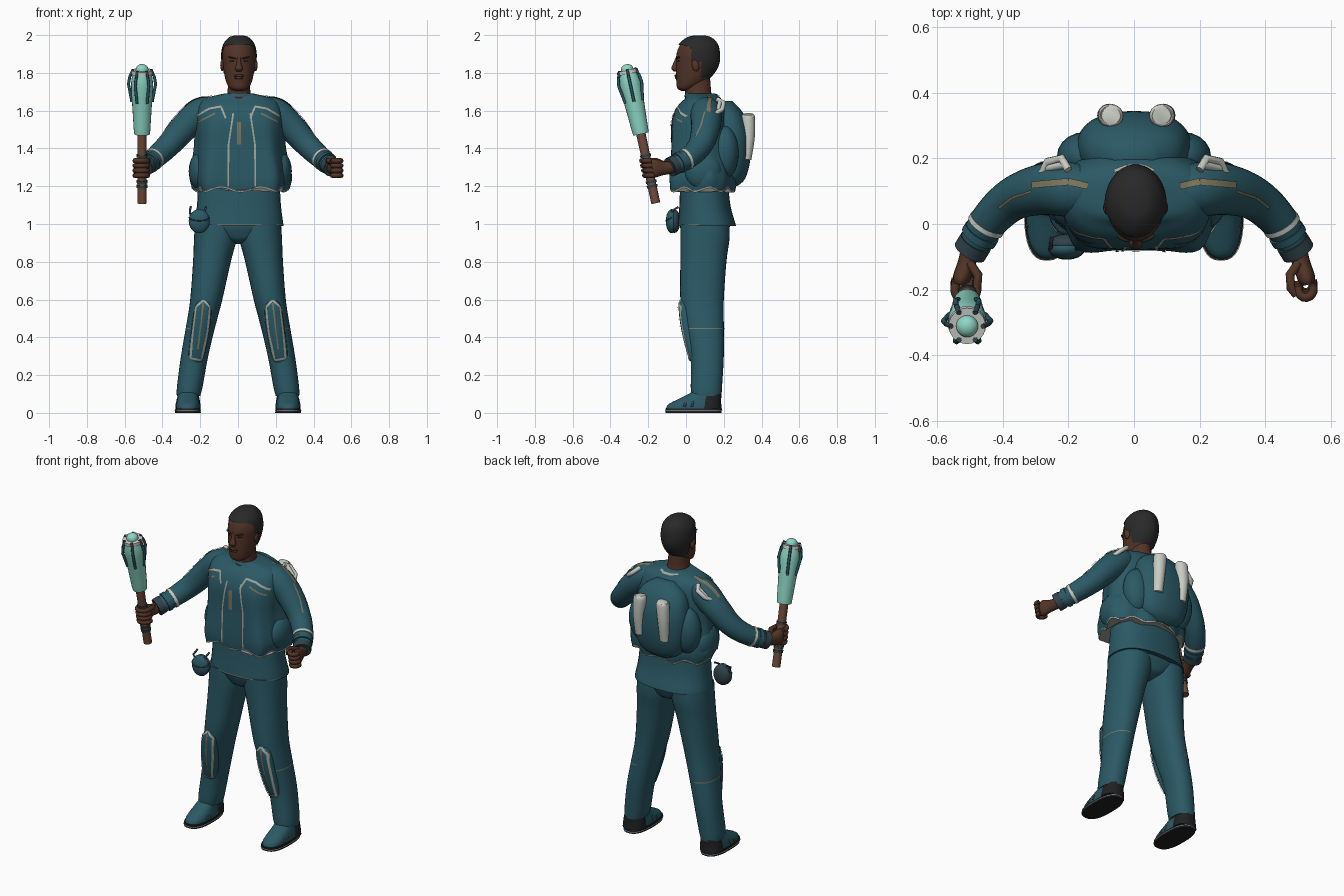
import bpy, bmesh, math
from mathutils import Vector, Matrix, Euler
from mathutils.bvhtree import BVHTree

if "Cube" in bpy.data.objects:
    bpy.data.objects.remove(bpy.data.objects["Cube"])


def material(name, *rgb):
    m = bpy.data.materials.new(name)
    m.use_nodes = True
    m.diffuse_color = (*rgb, 1)
    m.node_tree.nodes["Principled BSDF"].inputs["Base Color"].default_value = (*rgb, 1)
    return m


TEAL = material("teal cloth", .024, .1, .132)
SLATE = material("dark slate", .03, .055, .07)
SKIN = material("brown skin", .085, .034, .02)
HAIR = material("black hair", .022, .022, .023)
WHITE = material("off white", .58, .6, .55)
PALE = material("pale trim", .36, .38, .32)
TAN = material("tan trim", .2, .18, .11)
MINT = material("mint crystal", .27, .68, .56)
WOOD = material("brown wood", .16, .072, .043)
SOLE = material("black rubber", .014, .015, .017)


def add(name, bm, mat):
    mesh = bpy.data.meshes.new(name)
    bm.to_mesh(mesh)
    bm.free()
    mesh.materials.append(mat)
    ob = bpy.data.objects.new(name, mesh)
    bpy.context.collection.objects.link(ob)
    return ob


def spline(pts, steps):
    """Smooth path through tuples of any length."""
    v = [Vector(p) for p in pts]
    out = []
    for i in range(len(v) - 1):
        a, b, c, d = v[max(i - 1, 0)], v[i], v[i + 1], v[min(i + 2, len(v) - 1)]
        for s in range(steps):
            t = s / steps
            out.append(b + (c - a) * (t / 2) + (a * 2 - b * 5 + c * 4 - d) * (t * t / 2)
                       + (b * 3 - a - c * 3 + d) * (t ** 3 / 2))
    return out + [v[-1]]


def loft(name, secs, mat, n=32, steps=4, ref=None, power=2, fold=None, keep=None):
    """Skin over (x, y, z, rx, ry) rings: level rings, or across the path if ref is set."""
    bm = bmesh.new()
    path = spline(secs, steps)
    rows = []
    for i, p in enumerate(path):
        c, u, v = Vector(p[:3]), Vector((1, 0, 0)), Vector((0, 1, 0))
        if ref:
            t = (Vector(path[min(i + 1, len(path) - 1)][:3]) - Vector(path[max(i - 1, 0)][:3])).normalized()
            v = Vector(ref)
            v = (v - t * v.dot(t)).normalized()
            u = v.cross(t)
        row = []
        for k in range(n):
            a = math.tau * k / n
            s, dz = fold(a, c.z) if fold else (1, 0)
            ca, sa = math.cos(a), math.sin(a)
            e = 2 / power
            q = c + u * (p[3] * s * math.copysign(abs(ca) ** e, ca)) + v * (p[4] * s * math.copysign(abs(sa) ** e, sa))
            q.z += dz
            row.append(bm.verts.new(q))
        rows.append(row)
    for r0, r1 in zip(rows, rows[1:]):
        for k in range(n):
            bm.faces.new((r0[k], r0[(k + 1) % n], r1[(k + 1) % n], r1[k]))
    bm.faces.new(rows[0][::-1])
    bm.faces.new(rows[-1])
    bmesh.ops.recalc_face_normals(bm, faces=bm.faces)
    if keep:
        bmesh.ops.delete(bm, geom=[f for f in bm.faces if not keep(f.calc_center_median())], context='FACES')
    return add(name, bm, mat)


def ball(name, loc, size, mat, rot=(0, 0, 0)):
    bm = bmesh.new()
    bmesh.ops.create_uvsphere(bm, u_segments=20, v_segments=12, radius=1,
                              matrix=Matrix.LocRotScale(Vector(loc), Euler(rot), Vector(size)))
    return add(name, bm, mat)


def cord(name, pts, r, mat):
    cu = bpy.data.curves.new(name, 'CURVE')
    cu.dimensions = '3D'
    cu.bevel_depth = r
    cu.bevel_resolution = 2
    cu.use_fill_caps = True
    sp = cu.splines.new('POLY')
    sp.points.add(len(pts) - 1)
    for p, q in zip(sp.points, pts):
        p.co = (*q, 1)
    cu.materials.append(mat)
    ob = bpy.data.objects.new(name, cu)
    bpy.context.collection.objects.link(ob)


def trim(name, pts, targets, mat, w=.005, top=False):
    """Flat ribbon of half width w laid on parts, from the front or from the top."""
    verts, polys = [], []
    for ob in targets:
        base = len(verts)
        verts += [v.co.copy() for v in ob.data.vertices]
        polys += [[base + i for i in f.vertices] for f in ob.data.polygons]
    tree = BVHTree.FromPolygons(verts, polys)
    look = Vector((0, 0, -1)) if top else Vector((0, 1, 0))
    bm = bmesh.new()
    for a, b in zip(pts, pts[1:]):
        a, b = Vector(a), Vector(b)
        side = Vector((a.y - b.y, b.x - a.x)).normalized() * w
        last = None
        for s in range(13):
            pair = []
            for q in (a.lerp(b, s / 12) + side, a.lerp(b, s / 12) - side):
                hit, normal = tree.ray_cast(Vector((q.x, q.y, 3) if top else (q.x, -1, q.y)), look)[:2]
                if hit:
                    pair.append(bm.verts.new(hit + normal * .0035 - look * .0015))
            if last and len(pair) == 2:
                f = bm.faces.new((last[0], last[1], pair[1], pair[0]))
                f.normal_update()
                if f.normal.dot(look) > 0:
                    f.normal_flip()
            last = pair if len(pair) == 2 else None
    add(name, bm, mat)


# Clothes on the trunk
def drape(a, z):
    low = min(1, max(0, (1.66 - z) / .4))
    hem = max(0, (1.3 - z) / .12)
    front = .085 if math.sin(a) < 0 else .04
    return 1 + low * (front * -math.cos(5 * (a + math.pi / 2)) + .018 * math.sin(11 * a)), .012 * hem * math.sin(9 * a)


vest = loft("vest", [(.015, .085, 1.18, .25, .172), (.015, .085, 1.25, .262, .178), (.01, .078, 1.4, .24, .163),
                     (.008, .075, 1.54, .235, .155), (.005, .082, 1.62, .222, .13), (.005, .09, 1.665, .178, .095),
                     (.005, .08, 1.69, .08, .075)], TEAL, n=80, steps=5, power=2.4, fold=drape)
loft("vest_hem", [(.015, .085, 1.179, .252, .174), (.015, .085, 1.187, .253, .175)], PALE, n=80, steps=1, power=2.4, fold=drape)
loft("shirt", [(.005, .11, .99, .235, .152), (.005, .11, 1.0, .235, .152), (.005, .1, 1.1, .222, .135),
               (.005, .095, 1.25, .215, .125)], TEAL, power=2.4)
loft("waist_seam", [(.005, .11, .995, .236, .153), (.005, .11, .999, .236, .153)], TAN, steps=1, power=2.4,
     keep=lambda c: c.y < .06)
loft("trouser_seat", [(.005, .1, .895, .02, .05), (.005, .1, .915, .09, .1), (.005, .1, .95, .17, .12),
                      (.005, .1, .99, .222, .133), (.005, .1, 1.03, .22, .13)], TEAL, power=2.2)
loft("collar", [(.005, .07, 1.675, .085, .08), (.005, .068, 1.69, .07, .072)], TEAL, steps=2)

# Vest trims
for s in (-1, 1):
    trim("front_edge_trim", [(.02 + s * .072, 1.2), (.02 + s * .07, 1.42), (.02 + s * .045, 1.585)], [vest], PALE, .0045)
    trim("chest_flap_trim", [(s * .22, 1.57), (s * .15, 1.61), (s * .09, 1.62), (s * .065, 1.56)], [vest], PALE)
    trim("chest_pleat_trim", [(s * .21, 1.54), (s * .12, 1.585)], [vest], TAN, .004)
trim("chest_stripe", [(.005, 1.42), (.005, 1.54)], [vest], TAN, .011)
trim("nape_trim", [(-.06, .16), (-.02, .175), (.03, .175), (.06, .16)], [vest], PALE, top=True)

# Limbs, built once for each side
for s, side in ((-1, "right"), (1, "left")):
    leg = loft(side + "_leg", [(s * .262, .108, .09, .062, .08), (s * .255, .108, .14, .068, .083),
                               (s * .23, .112, .3, .072, .088), (s * .195, .095, .47, .078, .105),
                               (s * .168, .085, .6, .085, .115), (s * .138, .092, .8, .1, .122),
                               (s * .12, .1, .92, .113, .13), (s * .115, .1, 1.0, .113, .13)], TEAL, power=2.2)
    pad = loft(side + "_knee_pad", [(s * .225, .06, .26, .02, .02), (s * .222, .05, .29, .042, .034),
                                    (s * .2, .015, .43, .05, .038), (s * .185, -.005, .56, .044, .034),
                                    (s * .182, .0, .605, .015, .018)], TEAL, n=24, power=2.6)
    trim("knee_pad_trim", [(s * .25, .29), (s * .238, .43), (s * .222, .56), (s * .183, .595),
                           (s * .15, .56), (s * .163, .43), (s * .195, .28), (s * .25, .29)], [pad, leg], PALE)
    trim("knee_pad_ridge", [(s * .212, .34), (s * .184, .58)], [pad], TAN, .004)
    loft(side + "_knee_strap", [(s * .198, .098, .443, .08, .106), (s * .197, .098, .449, .08, .106)], TAN, steps=1, power=2.2,
         keep=lambda c: s * c.x > .2)

    # Shoe
    loft(side + "_sole", [(s * .265, .04, 0, .068, .148), (s * .265, .04, .024, .067, .15)], SOLE, steps=1, power=2.6)
    loft(side + "_sole_line", [(s * .265, .04, .009, .07, .152), (s * .265, .04, .012, .07, .152)], WHITE, steps=1, power=2.6)
    loft(side + "_shoe", [(s * .265, .038, .02, .064, .144), (s * .265, .042, .045, .062, .136),
                          (s * .265, .07, .075, .056, .108), (s * .263, .105, .11, .05, .075),
                          (s * .262, .11, .135, .05, .07)], TEAL, power=2.4)
    loft(side + "_shoe_heel", [(s * .265, .125, .02, .067, .064), (s * .264, .128, .06, .063, .058),
                               (s * .263, .13, .1, .054, .058)], SOLE, power=2.2)
    for y, h in ((-.01, .045), (.03, .065)):
        cord(side + "_shoe_strap", [(s * .265 + .06 * math.cos(a), y + .02 * math.sin(a), .032 + h * math.sin(a))
                                    for a in [math.pi * k / 14 for k in range(15)]], .007, SLATE)

    # Sleeve with bands
    arm = loft(side + "_sleeve", [(s * .11, .1, 1.6, .06, .06), (s * .19, .105, 1.59, .082, .08),
                                  (s * .28, .105, 1.515, .078, .075), (s * .37, .075, 1.415, .066, .064),
                                  (s * .445, .005, 1.345, .057, .056), (s * .5, -.085, 1.3, .043, .043)],
               TEAL, n=24, steps=6, ref=(0, 0, 1))
    trim("sleeve_stripe", [(s * .14, .115), (s * .2, .128), (s * .31, .118)], [arm, vest], TAN, .01, True)
    trim("forearm_stripe", [(s * .31, .1), (s * .37, .08), (s * .41, .05)], [arm], TAN, .004, True)
    for name, t0, t1, r, m in (("white_band", .0, .14, .059, WHITE), ("teal_band", .32, .52, .057, TEAL),
                               ("cuff", .66, 1.0, .052, SLATE)):
        a, b = Vector((s * .445, .005, 1.345)), Vector((s * .5, -.085, 1.3))
        loft(side + "_" + name, [(*a.lerp(b, t), r, r) for t in (t0, t1)], m, n=24, steps=2, ref=(0, 0, 1))
    cord("shoulder_buckle", [(s * .278, .155, 1.585), (s * .262, .19, 1.605), (s * .22, .2, 1.64), (s * .2, .165, 1.66)], .013, WHITE)
    cord("shoulder_buckle_bar", [(s * .262, .17, 1.6), (s * .21, .18, 1.65)], .012, WHITE)

    # Hand with curled fingers
    loft(side + "_hand", [(s * .495, -.075, 1.3, .032, .034), (s * .51, -.12, 1.295, .027, .036),
                          (s * .525, -.165, 1.295, .027, .05), (s * .53, -.185, 1.295, .018, .043)],
         SKIN, n=16, ref=(0, 0, 1))
    curl = .034 if s < 0 else .023
    for k in range(4):
        z = 1.335 - k * .026
        y = -.19 - (z - 1.29) * .2
        cord(side + "_finger", [(s * (.546 - curl) + s * curl * math.cos(a), y - (curl + .002) * math.sin(a), z)
                                for a in [-.5 + i * .4 for i in range(11)]], .0135, SKIN)
    cord(side + "_thumb", [(s * .5, -.12, 1.32), (s * .475, -.155, 1.335), (s * .478, -.195, 1.335), (s * .495, -.215, 1.33)], .014, SKIN)

    # Side bulges of the vest and pack, and tubes of the pack
    ball(side + "_vest_pocket", (.012 + s * .215, .09, 1.28), (.058, .1, .1), TEAL)
    ball(side + "_pack_pocket", (s * .15, .205, 1.38), (.085, .075, .14), TEAL)
    loft(side + "_pack_tube", [(.007 + s * .085, .318, 1.342, .029, .028), (.007 + s * .085, .33, 1.46, .034, .034),
                               (.007 + s * .078, .33, 1.565, .039, .035), (.007 + s * .078, .33, 1.582, .028, .025)],
         WHITE, n=20, ref=(0, 1, 0))

# Backpack and pouch
loft("backpack", [(0, .23, 1.2, .06, .04), (0, .235, 1.24, .13, .078), (0, .24, 1.34, .165, .1),
                  (0, .235, 1.48, .172, .105), (0, .22, 1.59, .14, .08), (0, .205, 1.65, .06, .04)], TEAL, power=2.3)
ball("pouch", (-.205, -.075, 1.015), (.056, .032, .064), TEAL)
ball("pouch_back", (-.205, -.06, 1.015), (.055, .03, .062), SLATE)
cord("pouch_flap_edge", [(-.205 + .053 * math.cos(a), -.075 - .03 * math.sin(a), 1.035 - .018 * math.sin(a))
                         for a in [math.pi * k / 10 for k in range(11)]], .004, SLATE)
for dx in (-.045, .035):
    cord("pouch_loop", [(-.205 + dx, -.06, 1.04), (-.21 + dx, -.075, 1.07), (-.205 + dx, -.04, 1.09)], .006, SLATE)

# Head
skull = [(.005, 0, 1.705, .022, .026), (.005, .004, 1.718, .048, .05), (.005, .026, 1.75, .067, .077),
         (.005, .048, 1.8, .079, .101), (.005, .06, 1.85, .086, .112), (.005, .062, 1.9, .088, .112),
         (.005, .066, 1.95, .076, .096), (.005, .07, 1.985, .045, .057), (.005, .07, 1.995, .01, .012)]
loft("head", skull, SKIN, steps=6)
loft("neck", [(.005, .075, 1.64, .075, .08), (.005, .065, 1.69, .062, .07), (.005, .06, 1.74, .058, .07),
              (.005, .06, 1.8, .055, .065)], SKIN)
loft("hair", [(x, y, z + .004, a + .006, b + .006) for x, y, z, a, b in skull], HAIR, n=64, steps=12,
     keep=lambda c: c.z > 1.945 - .25 * max(0, c.y + .01) or (c.y > .025 and c.z > 1.86) or (c.y > .08 and c.z > 1.775))
loft("nose", [(.005, -.045, 1.885, .009, .008), (.005, -.055, 1.85, .012, .013), (.005, -.06, 1.822, .021, .018),
              (.005, -.052, 1.808, .014, .012)], SKIN, n=16)
ball("upper_lip", (.005, -.05, 1.785), (.026, .011, .007), SKIN)
ball("lower_lip", (.005, -.048, 1.773), (.023, .011, .007), SKIN)
ball("mouth_line", (.005, -.052, 1.779), (.023, .007, .0025), HAIR)
for s in (-1, 1):
    ball("brow", (.005 + s * .036, -.042, 1.88), (.023, .01, .004), HAIR, (0, -s * .2, s * .35))
    ball("eye", (.005 + s * .036, -.04, 1.863), (.013, .007, .004), SOLE, (0, 0, s * .35))
    ball("ear", (.005 + s * .088, .05, 1.84), (.011, .019, .032), SKIN, (.2, 0, 0))

# Torch, along its own tilted axis
foot, axis = Vector((-.508, -.16, 1.11)), Vector((0, -.21, .98)).normalized()


def staff(name, rings, mat, n=20, steps=3):
    return loft(name, [(*(foot + axis * s), r, r) for s, r in rings], mat, n=n, steps=steps, ref=(0, 1, 0))


staff("torch_handle", [(0, .024), (.2, .024), (.4, .025)], WOOD)
for s in (.085, .11, .25):
    staff("handle_wrap", [(s, .029), (s + .014, .029)], SLATE, steps=1)
staff("torch_head", [(.378, .04), (.385, .043), (.5, .05), (.62, .058), (.67, .056), (.71, .048)], MINT)
staff("torch_ring", [(.7, .058), (.72, .056)], WHITE, n=24, steps=1)
staff("torch_dome", [(.715, .034), (.735, .031), (.748, .018), (.752, .004)], MINT)
for k in range(6):
    out = Matrix.Rotation(math.tau * k / 6, 3, axis) @ Vector((1, 0, 0))
    cord("torch_claw", [foot + axis * s + out * r for s, r in ((.55, .054), (.61, .065), (.645, .072), (.69, .064))], .008, TEAL)
    cord("torch_stud", [foot + axis * s + out * r for s, r in ((.69, .062), (.724, .048))], .008, SLATE)

# Smooth shading with sharp edges kept
bpy.ops.object.select_all(action='DESELECT')
for ob in bpy.context.collection.objects:
    if ob.type == 'MESH':
        ob.select_set(True)
        bpy.context.view_layer.objects.active = ob
bpy.ops.object.shade_smooth_by_angle(angle=math.radians(45))
